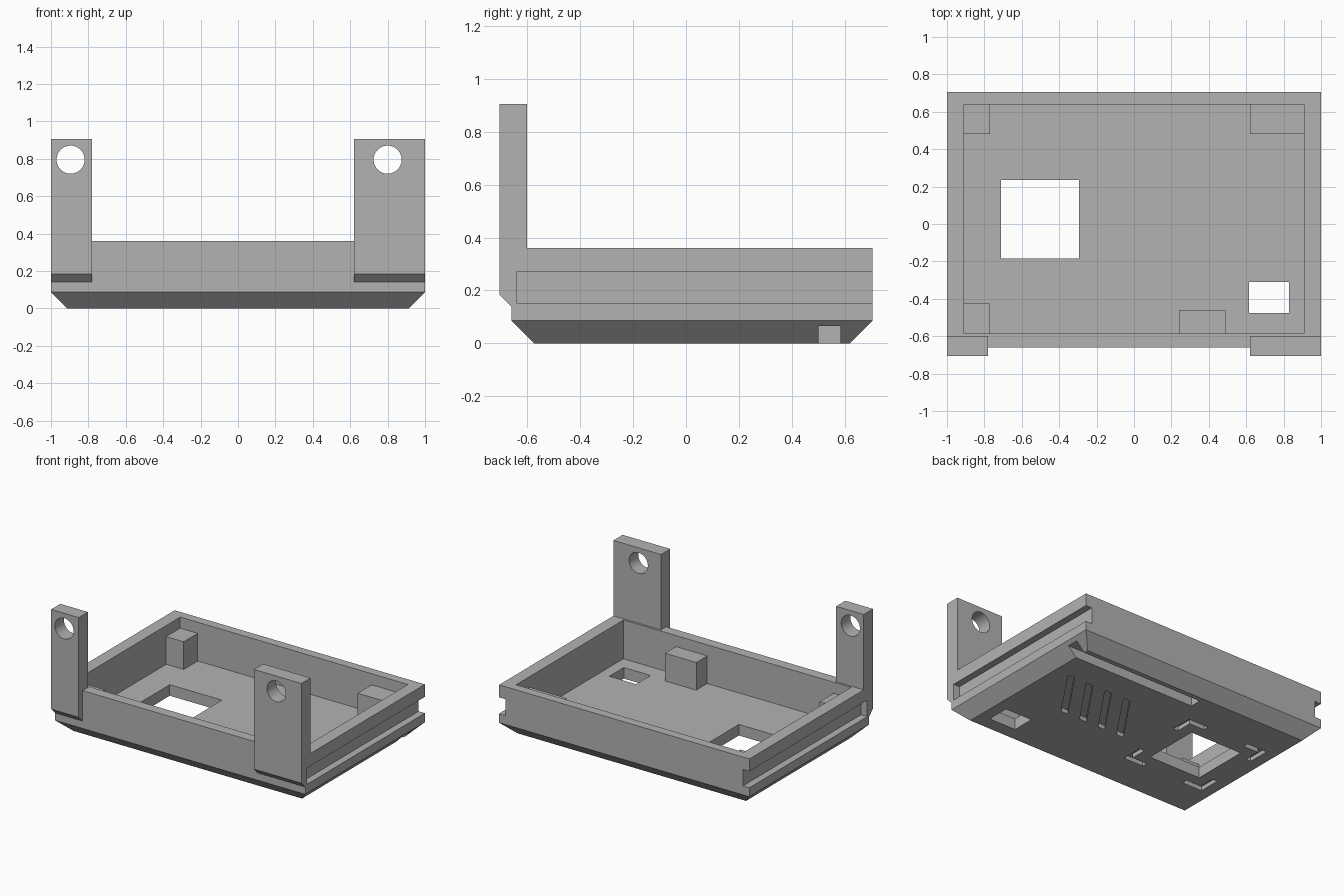
import bpy, bmesh, math
from mathutils import Matrix

old = bpy.data.objects.get("Cube")
if old:
    bpy.data.objects.remove(old, do_unlink=True)

grey = bpy.data.materials.new("plain grey")
grey.use_nodes = True
colour = (0.45, 0.45, 0.45, 1)
grey.diffuse_color = colour
grey.node_tree.nodes["Principled BSDF"].inputs["Base Color"].default_value = colour


def add_object(name, bm):
    bmesh.ops.recalc_face_normals(bm, faces=bm.faces)
    mesh = bpy.data.meshes.new(name)
    bm.to_mesh(mesh)
    bm.free()
    mesh.materials.append(grey)
    obj = bpy.data.objects.new(name, mesh)
    bpy.context.collection.objects.link(obj)
    return obj


def prism(name, outline, offset):
    """Extrude a closed outline of 3D points along an offset."""
    bm = bmesh.new()
    face = bm.faces.new([bm.verts.new(p) for p in outline])
    out = bmesh.ops.extrude_face_region(bm, geom=[face])
    moved = [v for v in out["geom"] if isinstance(v, bmesh.types.BMVert)]
    bmesh.ops.translate(bm, verts=moved, vec=offset)
    return add_object(name, bm)


def box(name, x0, x1, y0, y1, z0, z1):
    outline = [(x0, y0, z0), (x1, y0, z0), (x1, y1, z0), (x0, y1, z0)]
    return prism(name, outline, (0, 0, z1 - z0))


def combine(target, part, operation):
    """Apply a boolean to the target and remove the helper part."""
    mod = target.modifiers.new(part.name, "BOOLEAN")
    mod.operation, mod.solver, mod.object = operation, "EXACT", part
    bpy.context.view_layer.objects.active = target
    bpy.ops.object.modifier_apply(modifier=mod.name)
    bpy.data.objects.remove(part, do_unlink=True)


def cut(part):
    combine(case, part, "DIFFERENCE")


def join(part):
    combine(case, part, "UNION")


# Tray body with a chamfered underside
FRONT, BACK, RIM, FLOOR, CHAMFER = -0.66, 0.705, 0.36, 0.08, 0.087
bm = bmesh.new()
rings = []
for inset, z in ((CHAMFER, 0), (0, CHAMFER), (0, RIM)):
    x, y0, y1 = 1 - inset, FRONT + inset, BACK - inset
    rings.append([bm.verts.new((px, py, z)) for px, py in
                  ((-x, y0), (x, y0), (x, y1), (-x, y1))])
for low, high in zip(rings, rings[1:]):
    for i in range(4):
        j = (i + 1) % 4
        bm.faces.new((low[i], low[j], high[j], high[i]))
bm.faces.new(rings[0])
bm.faces.new(rings[-1])
case = add_object("case_tray", bm)

# Inner cavity
cut(box("cavity", -0.91, 0.91, -0.585, 0.64, FLOOR, 0.6))

# Support blocks, sunk slightly into floor and walls
for x0, x1, y0, y1 in ((-0.93, -0.77, 0.48, 0.66), (0.62, 0.93, 0.48, 0.66),
                       (-0.93, -0.77, -0.605, -0.425), (0.24, 0.49, -0.605, -0.46)):
    join(box("support_block", x0, x1, y0, y1, FLOOR - 0.005, 0.28))

# Front mounting ears with a sloped foot and a round hole
for x0, x1, hole_x in ((-1, -0.78, -0.895), (0.62, 1, 0.80)):
    side = [(-0.705, 0.185), (-0.66, 0.14), (-0.6, 0.14), (-0.6, 0.905), (-0.705, 0.905)]
    join(prism("mounting_ear", [(x0, y, z) for y, z in side], (x1 - x0, 0, 0)))
    bm = bmesh.new()
    bmesh.ops.create_cone(bm, cap_ends=True, segments=48, radius1=0.075, radius2=0.075,
                          depth=0.4, matrix=Matrix.Translation((hole_x, -0.65, 0.795))
                          @ Matrix.Rotation(math.pi / 2, 4, "X"))
    cut(add_object("ear_hole", bm))

# Rail grooves on both sides, open at the back
for s in (-1, 1):
    cut(box("rail_groove", min(s * 0.95, s * 1.1), max(s * 0.95, s * 1.1),
            -0.64, 0.8, 0.152, 0.27))

# Openings through the floor
cut(box("square_opening", -0.71, -0.293, -0.185, 0.235, -0.1, 0.2))
cut(box("small_opening", 0.615, 0.83, -0.475, -0.31, -0.1, 0.2))

# Long channel under the floor, open at one side
cut(box("cable_channel", -0.07, 1.1, 0.5, 0.583, -0.1, 0.065))

# Slanted grooves under the floor
for i in range(4):
    x = 0.48 - 0.1575 * i
    outline = [(x, -0.1, -0.1), (x + 0.056, -0.1, -0.1),
               (x + 0.326, 0.29, -0.1), (x + 0.27, 0.29, -0.1)]
    cut(prism("slanted_groove", outline, (0, 0, 0.13)))

# Corner brackets engraved around the square opening
R, ARM, W = 0.33, 0.16, 0.04
for sx in (-1, 1):
    for sy in (-1, 1):
        ell = [(R, R), (R - ARM, R), (R - ARM, R - W), (R - W, R - W), (R - W, R - ARM), (R, R - ARM)]
        cut(prism("bracket_groove", [(-0.5 + sx * a, 0.025 + sy * b, -0.1) for a, b in ell],
                  (0, 0, 0.13)))

# Crisp edges, smooth hole walls
bpy.ops.object.select_all(action="DESELECT")
case.select_set(True)
bpy.context.view_layer.objects.active = case
bpy.ops.object.shade_smooth_by_angle(angle=math.radians(30))
